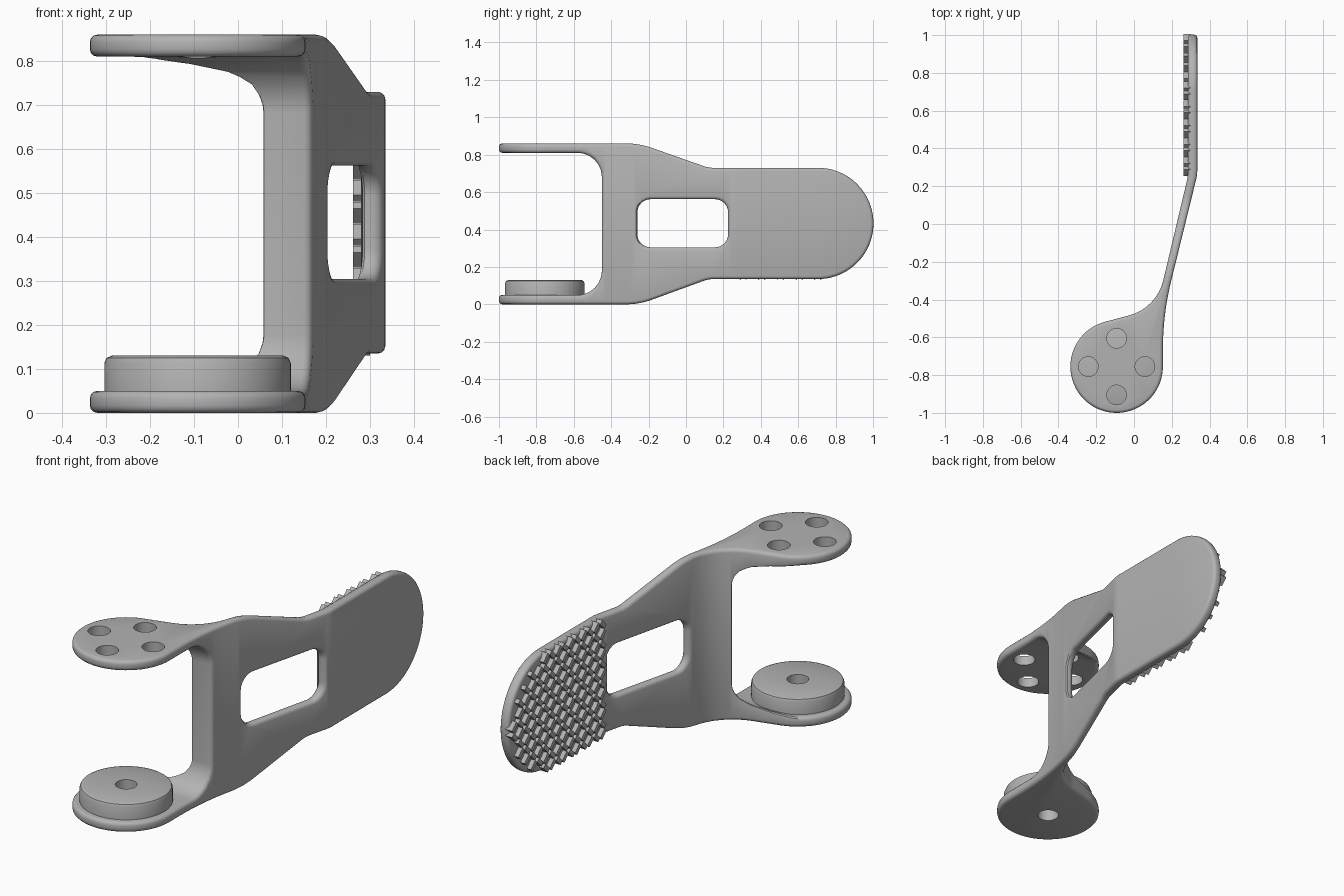
import bpy, bmesh
from math import sin, cos, tan, radians, hypot, pi
from mathutils import Vector, Matrix

cube = bpy.data.objects.get("Cube")
if cube:
    bpy.data.objects.remove(cube)

grey = bpy.data.materials.new("plain grey")
grey.use_nodes = True
COLOUR = (0.45, 0.45, 0.45, 1)
grey.diffuse_color = COLOUR
grey.node_tree.nodes["Principled BSDF"].inputs["Base Color"].default_value = COLOUR

DISC = Vector((-0.092, -0.755))
DISC_R = 0.245
MID_Z = 0.43


def arc(centre, r, start, end, steps):
    """Points along a circular arc, angles in degrees."""
    angles = [radians(start + (end - start) * i / steps) for i in range(steps + 1)]
    return [(centre[0] + r * cos(a), centre[1] + r * sin(a)) for a in angles]


def circle(centre, r, steps=40):
    return arc(centre, r, 0, 360, steps)[:-1]


def rounded(corners, steps=8):
    """Outline whose corners (a, b, radius) are filleted."""
    out = []
    for i, c in enumerate(corners):
        p = Vector(c[:2])
        r = c[2] if len(c) > 2 else 0
        if not r:
            out.append(tuple(p))
            continue
        u = (Vector(corners[i - 1][:2]) - p).normalized()
        v = (Vector(corners[(i + 1) % len(corners)][:2]) - p).normalized()
        half = u.angle(v) / 2
        centre = p + (u + v).normalized() * (r / sin(half))
        a = p + u * (r / tan(half)) - centre
        b = p + v * (r / tan(half)) - centre
        out += [tuple(centre + a.lerp(b, k / steps).normalized() * r) for k in range(steps + 1)]
    return out


def finish(name, bm):
    bmesh.ops.recalc_face_normals(bm, faces=bm.faces)
    mesh = bpy.data.meshes.new(name)
    bm.to_mesh(mesh)
    bm.free()
    mesh.materials.append(grey)
    obj = bpy.data.objects.new(name, mesh)
    bpy.context.collection.objects.link(obj)
    return obj


def prism(name, outline, axis, lo, hi):
    """Extrude an outline along x (outline in y, z) or z (outline in x, y)."""
    bm = bmesh.new()
    place = (lambda a, b, h: (h, a, b)) if axis == "x" else (lambda a, b, h: (a, b, h))
    low = [bm.verts.new(place(a, b, lo)) for a, b in outline]
    high = [bm.verts.new(place(a, b, hi)) for a, b in outline]
    bm.faces.new(low)
    bm.faces.new(high)
    for i in range(len(low)):
        bm.faces.new((low[i - 1], low[i], high[i], high[i - 1]))
    return finish(name, bm)


def bake(obj):
    graph = bpy.context.evaluated_depsgraph_get()
    mesh = bpy.data.meshes.new_from_object(obj.evaluated_get(graph))
    obj.modifiers.clear()
    obj.data = mesh


def combine(obj, other, operation):
    mod = obj.modifiers.new("cut", "BOOLEAN")
    mod.operation, mod.object, mod.solver = operation, other, "EXACT"
    bake(obj)
    bpy.data.objects.remove(other)


def smooth(obj):
    bpy.ops.object.select_all(action="DESELECT")
    obj.select_set(True)
    bpy.context.view_layer.objects.active = obj
    bpy.ops.object.shade_smooth_by_angle(angle=radians(32))


# Bracket: plan outline intersected with side outline
plan = rounded(arc(DISC, DISC_R, 105, 360, 50) + [
    (0.153, -0.48, 1.5), (0.335, 0.26, 0.2), (0.335, 1.02),
    (0.285, 1.02), (0.285, 0.25, 0.2), (0.12, -0.445, 0.25)])
side = rounded([(-1.1, 0), (-0.25, 0, 0.4), (0.12, 0.135, 0.15)]
               + arc((0.705, MID_Z + 0.0025), 0.2975, -90, 90, 40)
               + [(0.12, 0.73, 0.15), (-0.25, 0.86, 0.4), (-1.1, 0.86), (-1.1, 0.81),
                  (-0.45, 0.81, 0.13), (-0.45, 0.05, 0.13), (-1.1, 0.05)])
bracket = prism("bracket", plan, "z", -0.1, 1)
combine(bracket, prism("side_cutter", side, "x", -0.5, 0.5), "INTERSECT")

# Window in the arm
window = rounded([(-0.26, 0.305, 0.07), (0.225, 0.305, 0.07),
                  (0.225, 0.562, 0.07), (-0.26, 0.562, 0.07)])
combine(bracket, prism("window_cutter", window, "x", -0.5, 0.5), "DIFFERENCE")

# Four holes in the upper disc, one in the lower disc
for k in range(4):
    spot = DISC + Vector((cos(k * pi / 2), sin(k * pi / 2))) * 0.15
    combine(bracket, prism("hole_cutter", circle(spot, 0.052), "z", 0.5, 1), "DIFFERENCE")
combine(bracket, prism("hole_cutter", circle(DISC, 0.05), "z", -0.1, 0.2), "DIFFERENCE")

# Round all sharp edges except the hole rims
bm = bmesh.new()
bm.from_mesh(bracket.data)
bmesh.ops.remove_doubles(bm, verts=bm.verts, dist=0.003)
weight = bm.edges.layers.float.new("bevel_weight_edge")
for e in bm.edges:
    mid = (e.verts[0].co + e.verts[1].co) / 2
    at_hole = (mid.xy - DISC).length < 0.215
    if e.calc_face_angle(0) > 0.6 and not at_hole:
        e[weight] = 1
bm.to_mesh(bracket.data)
bm.free()

limit = bpy.data.objects.new("rounding_limit", bracket.data.copy())
bpy.context.collection.objects.link(limit)
limit.hide_render = True
bevel = bracket.modifiers.new("round", "BEVEL")
bevel.limit_method = "WEIGHT"
bevel.width = 0.017
bevel.segments = 3
bevel.use_clamp_overlap = False
wrap = bracket.modifiers.new("keep_inside", "SHRINKWRAP")
wrap.target = limit
wrap.wrap_method = "NEAREST_SURFACEPOINT"
wrap.wrap_mode = "INSIDE"
bake(bracket)
bpy.data.objects.remove(limit)
smooth(bracket)

# Round boss with a centre hole on the lower disc
bm = bmesh.new()
section = [(0.05, 0.04), (0.212, 0.04), (0.212, 0.113), (0.207, 0.125), (0.195, 0.13), (0.05, 0.13)]
STEPS = 64
rings = [[bm.verts.new((DISC.x + r * cos(2 * pi * s / STEPS), DISC.y + r * sin(2 * pi * s / STEPS), z))
          for r, z in section] for s in range(STEPS)]
for s in range(STEPS):
    for j in range(len(section)):
        bm.faces.new((rings[s - 1][j - 1], rings[s][j - 1], rings[s][j], rings[s - 1][j]))
smooth(finish("boss", bm))

# Grip teeth: diagonal bricks in a basket weave on the inner face of the paddle
bm = bmesh.new()
PITCH = 0.05
for row in range(12):
    for col in range(15):
        y = 0.28 + col * PITCH
        z = MID_Z + (row - 5.5) * PITCH
        if y > 0.7 and hypot(y - 0.705, z - MID_Z) > 0.279:
            continue
        turn = pi / 4 if (row + col) % 2 else -pi / 4
        bmesh.ops.create_cube(bm, size=1, matrix=Matrix.Translation((0.281, y, z))
                              @ Matrix.Rotation(turn, 4, "X")
                              @ Matrix.Diagonal((0.038, 0.048, 0.022, 1)))
finish("grip_teeth", bm)
